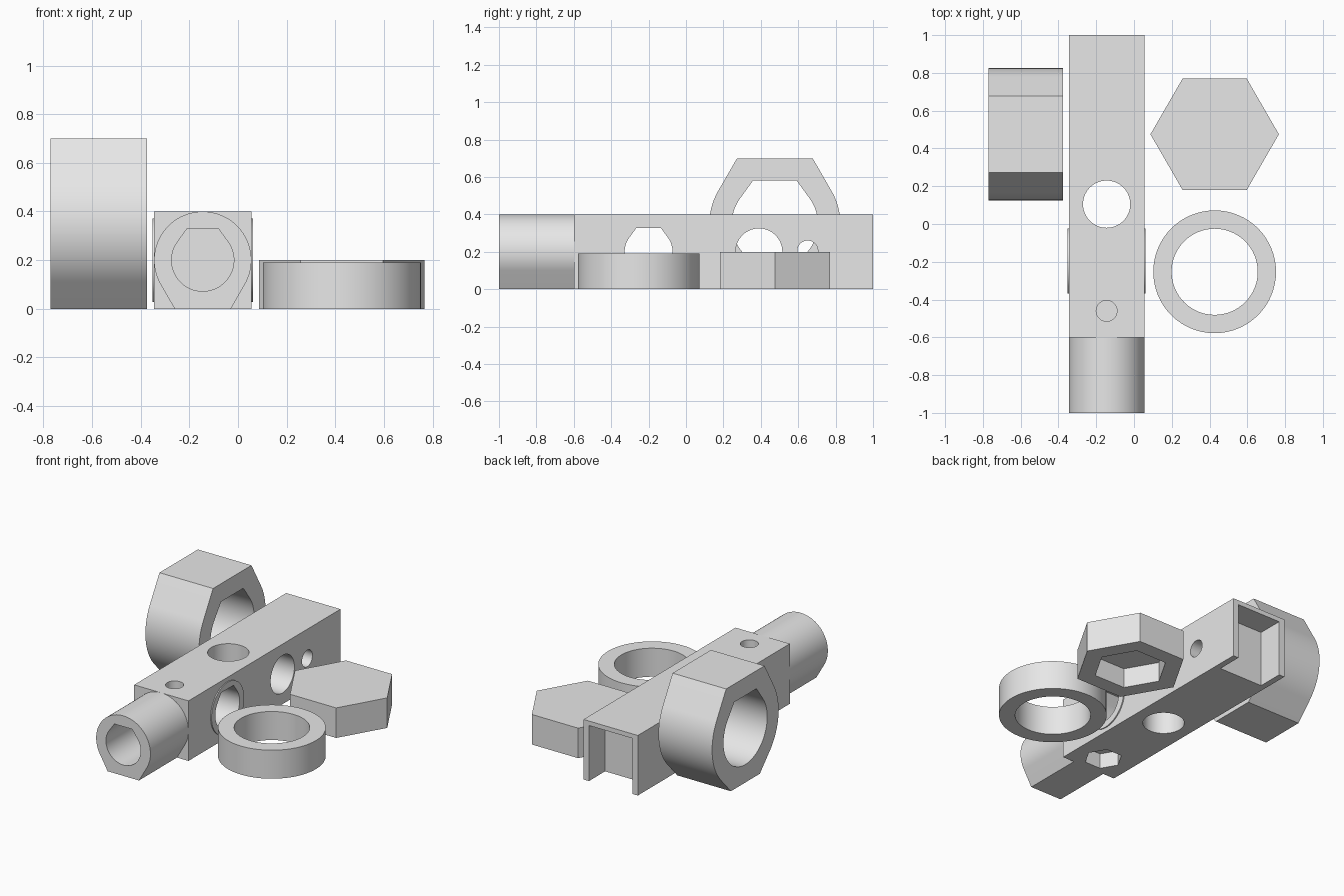
import bpy, bmesh
from math import sin, cos, tan, radians

if "Cube" in bpy.data.objects:
    bpy.data.objects.remove(bpy.data.objects["Cube"], do_unlink=True)

grey = bpy.data.materials.new("light grey")
grey.use_nodes = True
grey.diffuse_color = (0.8, 0.8, 0.8, 1)
grey.node_tree.nodes["Principled BSDF"].inputs["Base Color"].default_value = (0.8, 0.8, 0.8, 1)

AXES = {
    "x": lambda u, v, w: (w, u, v),
    "y": lambda u, v, w: (u, w, v),
    "z": lambda u, v, w: (u, v, w),
}


def rounded(r, up=0, down=0, steps=32):
    """Circle whose top and/or bottom is squared off by tangent lines."""
    a0, a1 = radians(down - 90), radians(90 - up)
    right = [(r * cos(a0 + (a1 - a0) * i / steps), r * sin(a0 + (a1 - a0) * i / steps))
             for i in range(steps + 1)]
    if up:
        right.append((r * tan(radians(up) / 2), r))
    if down:
        right.insert(0, (r * tan(radians(down) / 2), -r))
    left = [(-u, v) for u, v in reversed(right)]
    if not up:
        left = left[1:]
    if not down:
        left = left[:-1]
    return right + left


def hexagon(r):
    return [(r * cos(radians(60 * i)), r * sin(radians(60 * i))) for i in range(6)]


def rect(w, h):
    return [(-w / 2, -h / 2), (w / 2, -h / 2), (w / 2, h / 2), (-w / 2, h / 2)]


def prism(name, outline, axis, centre, lo, hi):
    """Extrude an outline, placed at centre, along an axis from lo to hi."""
    bm = bmesh.new()
    ends = [[bm.verts.new(AXES[axis](u + centre[0], v + centre[1], w)) for u, v in outline]
            for w in (lo, hi)]
    n = len(outline)
    for ring in ends:
        bm.faces.new(ring)
    for i in range(n):
        j = (i + 1) % n
        bm.faces.new((ends[0][i], ends[0][j], ends[1][j], ends[1][i]))
    bmesh.ops.recalc_face_normals(bm, faces=bm.faces)
    mesh = bpy.data.meshes.new(name)
    bm.to_mesh(mesh)
    bm.free()
    mesh.materials.append(grey)
    ob = bpy.data.objects.new(name, mesh)
    bpy.context.collection.objects.link(ob)
    return ob


def finish(ob, cutters=()):
    """Cut the openings, then smooth the curved walls."""
    bpy.ops.object.select_all(action="DESELECT")
    ob.select_set(True)
    bpy.context.view_layer.objects.active = ob
    for cutter in cutters:
        mod = ob.modifiers.new("opening", "BOOLEAN")
        mod.operation = "DIFFERENCE"
        mod.solver = "EXACT"
        mod.object = cutter
        bpy.ops.object.modifier_apply(modifier=mod.name)
    bpy.ops.object.shade_smooth_by_angle(angle=radians(30))


CX, MID = -0.145, 0.2      # block centre line

# Cutters for the block
shaft_bore = prism("shaft_bore", rounded(0.128, up=54), "y", (CX, MID), -1.1, -0.62)
cross_bore = prism("cross_bore", rounded(0.128, up=54), "x", (-0.2, MID), -0.6, 0.3)
block_cutters = [
    cross_bore,
    prism("side_hole", rounded(0.125), "x", (0.39, MID), -0.6, 0.3),
    prism("small_side_hole", rounded(0.055), "x", (0.65, 0.205), -0.6, 0.3),
    prism("vertical_hole", rounded(0.125), "z", (CX, 0.105), -0.1, 0.5),
    prism("small_top_hole", rounded(0.055), "z", (CX, -0.46), 0.2, 0.5),
    prism("nut_trap", hexagon(0.115), "z", (CX, -0.46), -0.1, 0.1),
    prism("end_slot", rect(0.32, 0.47), "y", (CX, 0.135), 0.83, 1.1),
]

# Test block with its hollow front shaft
block = prism("block", rect(0.4, 0.4), "y", (CX, MID), -0.6, 1.0)
finish(block, block_cutters)
shaft = prism("front_shaft", rounded(0.2, down=60), "y", (CX, MID), -1.0, -0.6)
finish(shaft, [shaft_bore])

# Thin raised collars round the cross bore
for side, x in (("left", CX + 0.2), ("right", CX - 0.207)):
    collar = prism(side + "_collar", rounded(0.172), "x", (-0.195, MID), x, x + 0.007)
    finish(collar, [cross_bore])

# Upright ring with flattened top and bottom
ring_bore = prism("ring_bore", rounded(0.23, up=54), "x", (0.475, 0.35), -1, 0)
upright = prism("upright_ring", rounded(0.35, up=60, down=47), "x", (0.475, 0.35), -0.77, -0.375)
finish(upright, [ring_bore])

# Flat round ring
flat_bore = prism("flat_bore", rounded(0.228), "z", (0.427, -0.253), -0.1, 0.3)
flat_ring = prism("flat_ring", rounded(0.325), "z", (0.427, -0.253), 0, 0.19)
finish(flat_ring, [flat_bore])

# Hexagonal cap, hollow from below
pocket = prism("cap_pocket", hexagon(0.225), "z", (0.427, 0.475), -0.1, 0.13)
cap = prism("hex_cap", hexagon(0.34), "z", (0.427, 0.475), 0, 0.2)
finish(cap, [pocket])

# Remove the cutters
for cutter in block_cutters + [shaft_bore, ring_bore, flat_bore, pocket]:
    bpy.data.objects.remove(cutter, do_unlink=True)
